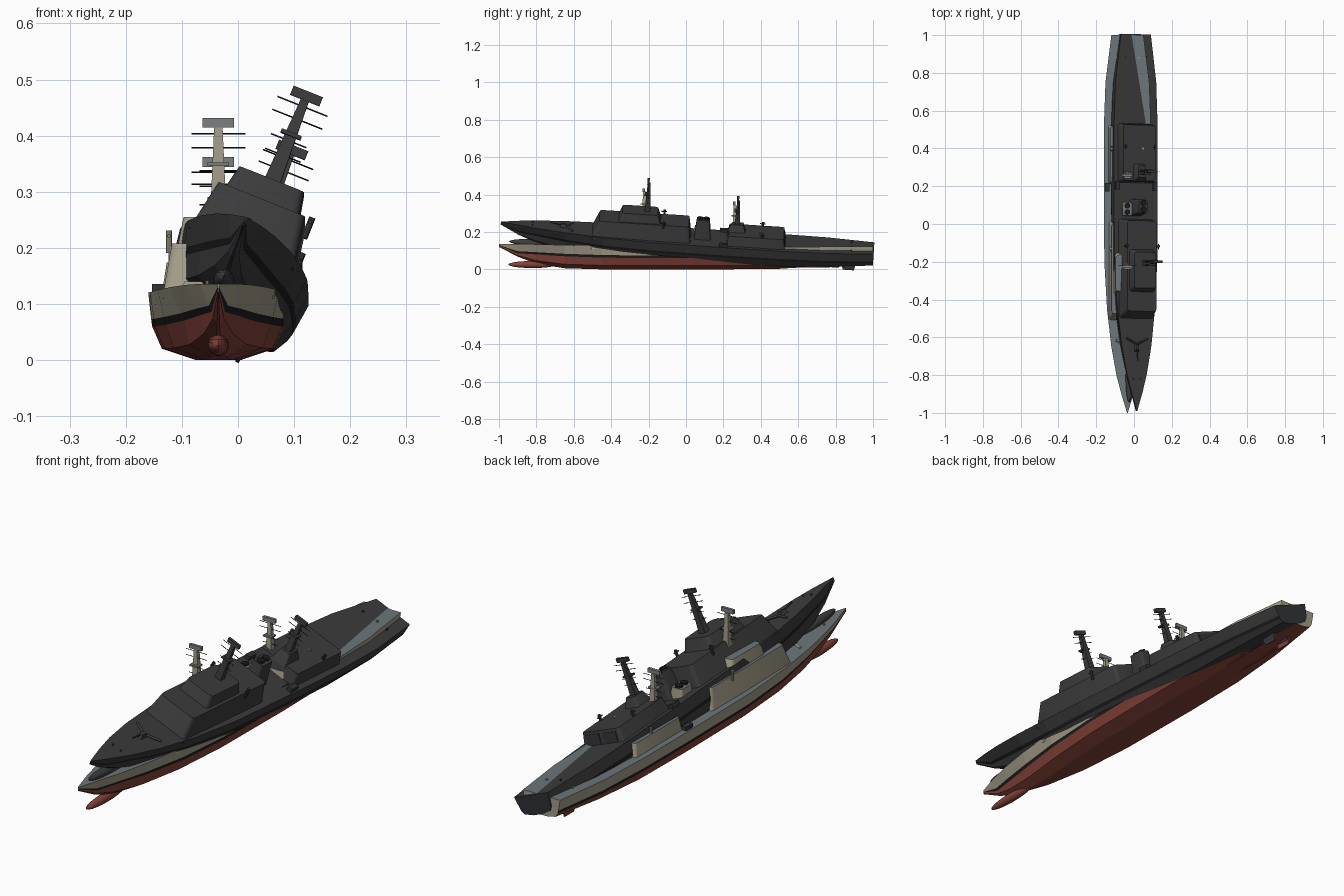
import bpy, bmesh, math
from mathutils import Matrix, Vector

if "Cube" in bpy.data.objects:
    bpy.data.objects.remove(bpy.data.objects["Cube"])


def material(name, r, g, b):
    m = bpy.data.materials.new(name)
    m.diffuse_color = (r, g, b, 1)
    m.use_nodes = True
    m.node_tree.nodes["Principled BSDF"].inputs["Base Color"].default_value = m.diffuse_color
    return m


BEIGE = material("beige paint", .36, .33, .245)
RED = material("red bottom paint", .23, .055, .04)
BLACK = material("black", .012, .012, .013)
DECK = material("blue grey deck", .15, .18, .195)
GREY = material("antenna grey", .2, .21, .22)
DARK = material("dark grey", .045, .045, .046)
SLATE = material("dark slate", .03, .033, .038)

LIGHT_POSE = Matrix.Translation((-.035, 0, 0))
DARK_POSE = (Matrix.Translation((-.035, 0, .064)) @ Matrix.Rotation(math.radians(-3.7), 4, 'X')
             @ Matrix.Rotation(math.radians(21.8), 4, 'Y'))

# Hull stations: y, deck half width, waterline half width, flat bottom half width, deck z, stripe z, keel z
STATIONS = [
    (-1.0, .002, .001, .0005, .136, .128, .120),
    (-.9, .032, .012, .002, .136, .086, .068),
    (-.8, .058, .032, .004, .134, .080, .030),
    (-.65, .085, .062, .012, .130, .070, .006),
    (-.45, .108, .094, .025, .125, .063, 0),
    (-.2, .122, .113, .038, .121, .060, 0),
    (.2, .125, .118, .040, .120, .060, 0),
    (.5, .125, .117, .035, .120, .060, .003),
    (.75, .116, .107, .030, .121, .062, .020),
    (1.0, .085, .075, .025, .122, .064, .040)]


def build_ship(prefix, pose, paint, bottom, deck, plate, transom):
    def finish(name, bm, mats, smooth=False):
        bmesh.ops.recalc_face_normals(bm, faces=bm.faces)
        me = bpy.data.meshes.new(prefix + name)
        bm.to_mesh(me)
        bm.free()
        for m in mats:
            me.materials.append(m)
        ob = bpy.data.objects.new(prefix + name, me)
        bpy.context.collection.objects.link(ob)
        ob.matrix_world = pose
        if smooth:
            bpy.ops.object.select_all(action='DESELECT')
            ob.select_set(True)
            bpy.context.view_layer.objects.active = ob
            bpy.ops.object.shade_smooth_by_angle(angle=math.radians(35))
        return ob

    def block(name, x, low, high, mat, roof=None, bevel=0):
        """Tapered block; low and high are (half width, y front, y back, z)."""
        bm = bmesh.new()
        rings = [[bm.verts.new((x + sx * hw, y, z)) for sx, y in ((-1, a), (1, a), (1, b), (-1, b))]
                 for hw, a, b, z in (low, high)]
        bm.faces.new(rings[0])
        bm.faces.new(rings[1])
        sides = []
        for i in range(4):
            j = (i + 1) % 4
            bm.faces.new((rings[0][i], rings[0][j], rings[1][j], rings[1][i]))
            sides.append(bm.edges.get((rings[0][i], rings[1][i])))
        if bevel:
            bmesh.ops.bevel(bm, geom=sides, offset=bevel, segments=3, profile=.5, affect='EDGES')
        bmesh.ops.recalc_face_normals(bm, faces=bm.faces)
        for f in bm.faces:
            f.normal_update()
            f.material_index = int(f.normal.z > .9)
        return finish(name, bm, [mat, roof or mat], bevel > 0)

    def box(name, c, size, mat):
        x, y, z = c
        w, d, h = (s / 2 for s in size)
        return block(name, x, (w, y - d, y + d, z - h), (w, y - d, y + d, z + h), mat)

    def rod(name, a, b, r, mat, sides=8, r2=None):
        a, b = Vector(a), Vector(b)
        bm = bmesh.new()
        m = Matrix.Translation((a + b) / 2) @ (b - a).to_track_quat('Z', 'Y').to_matrix().to_4x4()
        bmesh.ops.create_cone(bm, cap_ends=True, segments=sides, radius1=r,
                              radius2=r if r2 is None else r2, depth=(b - a).length, matrix=m)
        return finish(name, bm, [mat], sides > 6)

    # Hull lofted through the stations, coloured by plank row
    bm = bmesh.new()
    loops = []
    for y, dk, wl, fl, zd, zs, zk in STATIONS:
        top = zs + (zd - zs) * .22
        half = [(fl, zk), (fl + (wl - fl) * .78, zk + (zs - zk) * .34), (wl, zs),
                (wl + (dk - wl) * .25, top), (dk, zd)]
        pts = [(-x, z) for x, z in reversed(half)] + half
        loops.append([bm.verts.new((x, y, z)) for x, z in pts])
    rows = [0, 2, 1, 1, 1, 1, 1, 2, 0, 3]   # paint, stripe, bottom, ..., deck
    for a, b in zip(loops, loops[1:]):
        for i in range(10):
            j = (i + 1) % 10
            bm.faces.new((a[i], a[j], b[j], b[i])).material_index = rows[i]
    bm.faces.new(loops[0])
    bm.faces.new(loops[-1]).material_index = 4
    finish("hull", bm, [paint, bottom, BLACK, deck, transom])

    # Sonar bulb, rudders and shafts
    bm = bmesh.new()
    bmesh.ops.create_uvsphere(bm, u_segments=16, v_segments=10, radius=1,
                              matrix=Matrix.Translation((0, -.82, .026)) @ Matrix.Diagonal((.019, .13, .019, 1)))
    finish("bow_bulb", bm, [bottom], True)
    for s in (-1, 1):
        block("rudder", s * .035, (.003, .84, .9, .003), (.004, .83, .91, .045), bottom)
        rod("propeller_shaft", (s * .035, .55, .012), (s * .035, .82, .016), .004, bottom)

    # Forward deckhouse and bridge
    block("forward_deckhouse", 0, (.1, -.515, .02, .11), (.083, -.475, .005, .208), paint, deck, .015)
    block("bridge", 0, (.073, -.375, -.145, .2), (.062, -.355, -.165, .255), paint, deck, .014)

    # Aft deckhouse with hangar doors
    block("aft_deckhouse", 0, (.102, .21, .525, .11), (.092, .22, .515, .174), paint, deck, .012)
    for s in (-1, 1):
        block("hangar_door", s * .042, (.034, .52, .5255, .122), (.034, .515, .5195, .163), transom)

    # Funnel with two exhaust pipes
    block("funnel", 0, (.036, .035, .125, .11), (.025, .045, .115, .228), paint, deck, .01)
    for y in (.063, .097):
        rod("exhaust_pipe", (0, y, .22), (0, y, .236), .015, BLACK, 12)

    # Masts with yards and radar panels
    def mast(name, y, z0, z1, w):
        block(name + "_mast", 0, (w, y - w, y + w, z0), (w * .5, y - w * .5, y + w * .5, z1), paint)
        box(name + "_radar", (0, y - .004, z1 + .008), (.056, .012, .017), plate)
        h = z1 - z0
        for t, half in ((.36, .034), (.53, .034), (.78, .048), (.93, .048)):
            z = z0 + h * t
            rod(name + "_yard", (-half, y, z), (half, y, z), .0013, BLACK, 6)
        box(name + "_platform", (0, y - .005, z0 + h * .6), (.038, .03, .007), plate)

    mast("main", -.222, .25, .415, .015)
    block("aft_mast_base", 0, (.036, .215, .31, .165), (.022, .235, .295, .213), paint, deck, .006)
    mast("aft", .262, .2, .345, .014)

    # Gun and breakwater on the foredeck
    block("gun_turret", 0, (.013, -.685, -.645, .128), (.008, -.675, -.65, .148), paint)
    rod("gun_barrel", (0, -.67, .141), (0, -.735, .15), .003, DARK)
    for s in (-1, 1):
        rod("breakwater", (0, -.645, .134), (s * .06, -.615, .134), .006, paint, 4)

        # Side sensors, boats and deck fittings
        for y, x, z in ((-.13, .088, .203), (.4, .083, .17)):
            rod("sensor_post", (s * x, y, z - .012), (s * x, y, z + .028), .006, paint, 10)
            rod("sensor_arm", (s * x, y - .016, z + .018), (s * x, y + .012, z + .018), .003, GREY if plate is GREY else DARK)
        box("launcher", (s * .107, .195, .128), (.022, .045, .016), SLATE)
        rod("bollard", (s * .06, .88, .12), (s * .06, .88, .128), .004, paint)
        rod("bow_bollard", (s * .02, -.83, .132), (s * .02, -.83, .142), .003, paint)


build_ship("light_ship_", LIGHT_POSE, BEIGE, RED, DECK, GREY, BEIGE)
build_ship("dark_ship_", DARK_POSE, DARK, DARK, DARK, DARK, SLATE)
